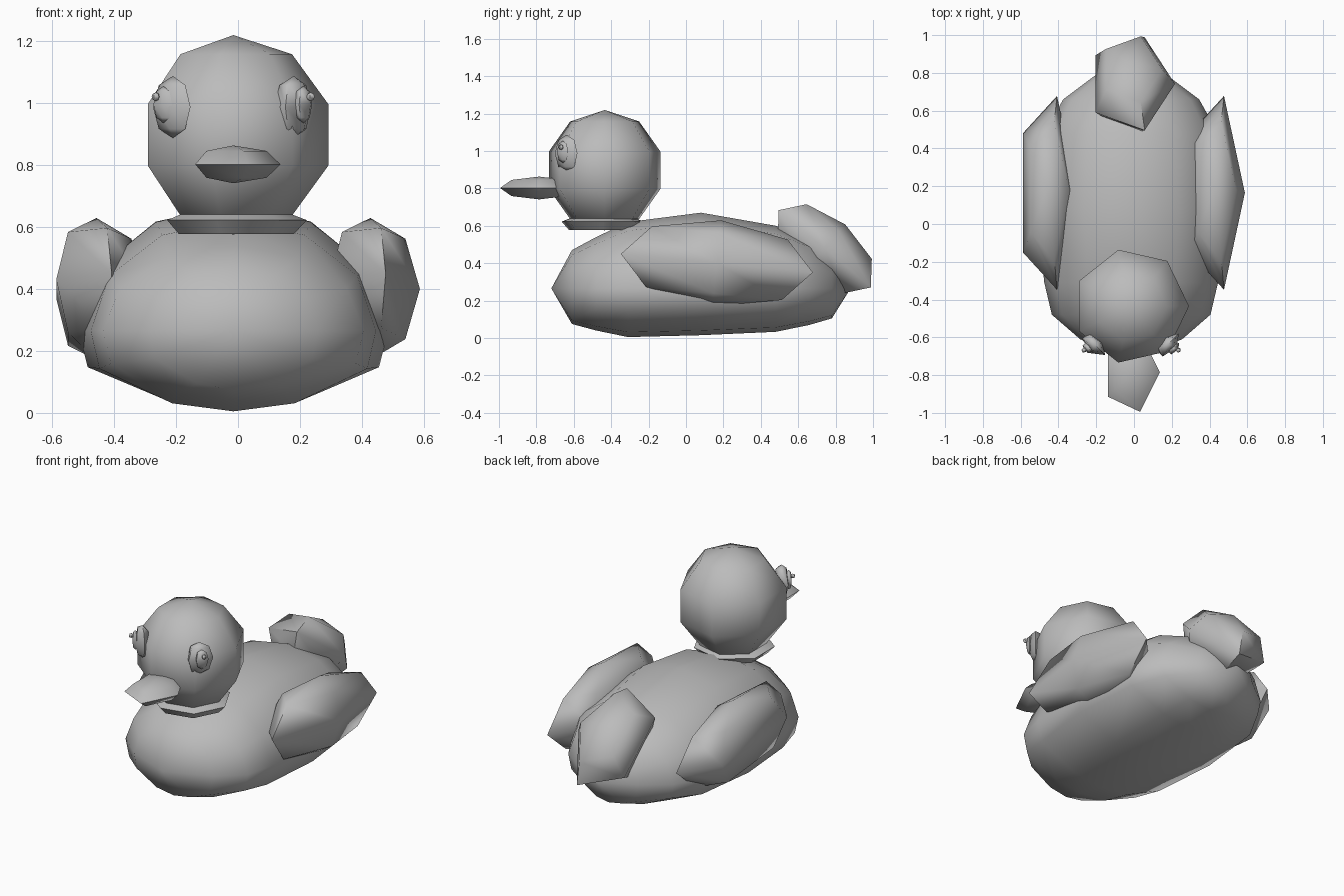
import bpy, bmesh, math
from mathutils import Matrix, Vector

cube = bpy.data.objects.get("Cube")
if cube:
    bpy.data.objects.remove(cube)

# One plain grey for the whole toy
grey = bpy.data.materials.new("plain_grey")
grey.use_nodes = True
colour = (0.5, 0.5, 0.5, 1)
grey.diffuse_color = colour
grey.node_tree.nodes["Principled BSDF"].inputs["Base Color"].default_value = colour
MID = -0.015  # x of the symmetry plane


def finish(name, bm, crease=60):
    bmesh.ops.recalc_face_normals(bm, faces=bm.faces)
    mesh = bpy.data.meshes.new(name)
    bm.to_mesh(mesh)
    bm.free()
    mesh.materials.append(grey)
    obj = bpy.data.objects.new(name, mesh)
    bpy.context.collection.objects.link(obj)
    bpy.ops.object.select_all(action='DESELECT')
    obj.select_set(True)
    bpy.context.view_layer.objects.active = obj
    bpy.ops.object.shade_smooth_by_angle(angle=math.radians(crease))
    return obj


def bridge(bm, a, b):
    """Join two closed rings; a ring of one vertex is a pole."""
    n = max(len(a), len(b))
    for i in range(n):
        j = (i + 1) % n
        quad = [a[i % len(a)], a[j % len(a)], b[j % len(b)], b[i % len(b)]]
        bm.faces.new(list(dict.fromkeys(quad)))


def ball(name, centre, radii, segments, bands, tilt=0, turn=0):
    """Low-poly ellipsoid with its first corner towards +x."""
    bm = bmesh.new()
    place = (Matrix.Translation(centre) @ Matrix.Rotation(math.radians(turn), 4, 'Z')
             @ Matrix.Rotation(math.radians(tilt), 4, 'X') @ Matrix.Diagonal((*radii, 1)))
    rings = []
    for k in range(bands + 1):
        p = math.pi * k / bands
        count = 1 if k in (0, bands) else segments
        rings.append([bm.verts.new(place @ Vector((
            math.sin(p) * math.cos(math.tau * i / segments),
            math.sin(p) * math.sin(math.tau * i / segments),
            math.cos(p)))) for i in range(count)])
    for a, b in zip(rings, rings[1:]):
        bridge(bm, a, b)
    return finish(name, bm)


# Body: cross-sections along y (y, bottom, top, half width)
stations = [(-0.61, 0.075, 0.47, 0.27), (-0.48, 0.04, 0.54, 0.42),
            (-0.31, 0.005, 0.62, 0.46), (0.08, 0.015, 0.67, 0.5),
            (0.48, 0.033, 0.6, 0.46), (0.66, 0.07, 0.52, 0.36),
            (0.78, 0.105, 0.43, 0.2)]
half = [(0, -1), (0.43, -0.9), (0.94, -0.47), (1, 0), (0.87, 0.5), (0.5, 0.87), (0, 1)]
section = half + [(-x, z) for x, z in reversed(half[1:-1])]
KEEL = 0.265
bm = bmesh.new()
rings = [[bm.verts.new((MID, -0.72, KEEL))]]
for y, low, high, width in stations:
    rings.append([bm.verts.new((MID + x * width, y,
                 KEEL + z * (high - KEEL if z > 0 else KEEL - low))) for x, z in section])
rings.append([bm.verts.new((MID, 0.88, KEEL))])
for a, b in zip(rings, rings[1:]):
    bridge(bm, a, b)
finish("body", bm)

# Neck ring: three-sided tube in seven segments
bm = bmesh.new()
loops = [[bm.verts.new((MID + r * math.cos(math.tau * i / 7),
                        -0.445 + 0.95 * r * math.sin(math.tau * i / 7), z)) for i in range(7)]
         for r, z in ((0.237, 0.622), (0.195, 0.577), (0.19, 0.64))]
for k in range(3):
    bridge(bm, loops[k], loops[(k + 1) % 3])
finish("neck_ring", bm)

# Head, beak and tail
ball("head", (MID, -0.435, 0.897), (0.322, 0.322, 0.322), 7, 5)
ball("beak", (MID, -0.785, 0.802), (0.152, 0.22, 0.061), 5, 4)
ball("tail", (MID, 0.742, 0.477), (0.232, 0.338, 0.17), 5, 4, tilt=-40)

# Wings and layered eyes on both sides
for side, label in ((1, "left"), (-1, "right")):
    ball(label + "_wing", (MID + side * 0.442, 0.165, 0.4), (0.16, 0.542, 0.23), 5, 4, tilt=-5.5)
    spin = side * 45
    ball(label + "_eye", (MID + side * 0.195, -0.637, 0.987), (0.08, 0.045, 0.1), 5, 4, turn=spin)
    ball(label + "_iris", (MID + side * 0.226, -0.658, 0.995), (0.04, 0.022, 0.06), 5, 4, turn=spin)
    ball(label + "_pupil", (MID + side * 0.25, -0.668, 1.02), (0.014, 0.014, 0.014), 5, 4, turn=spin)
